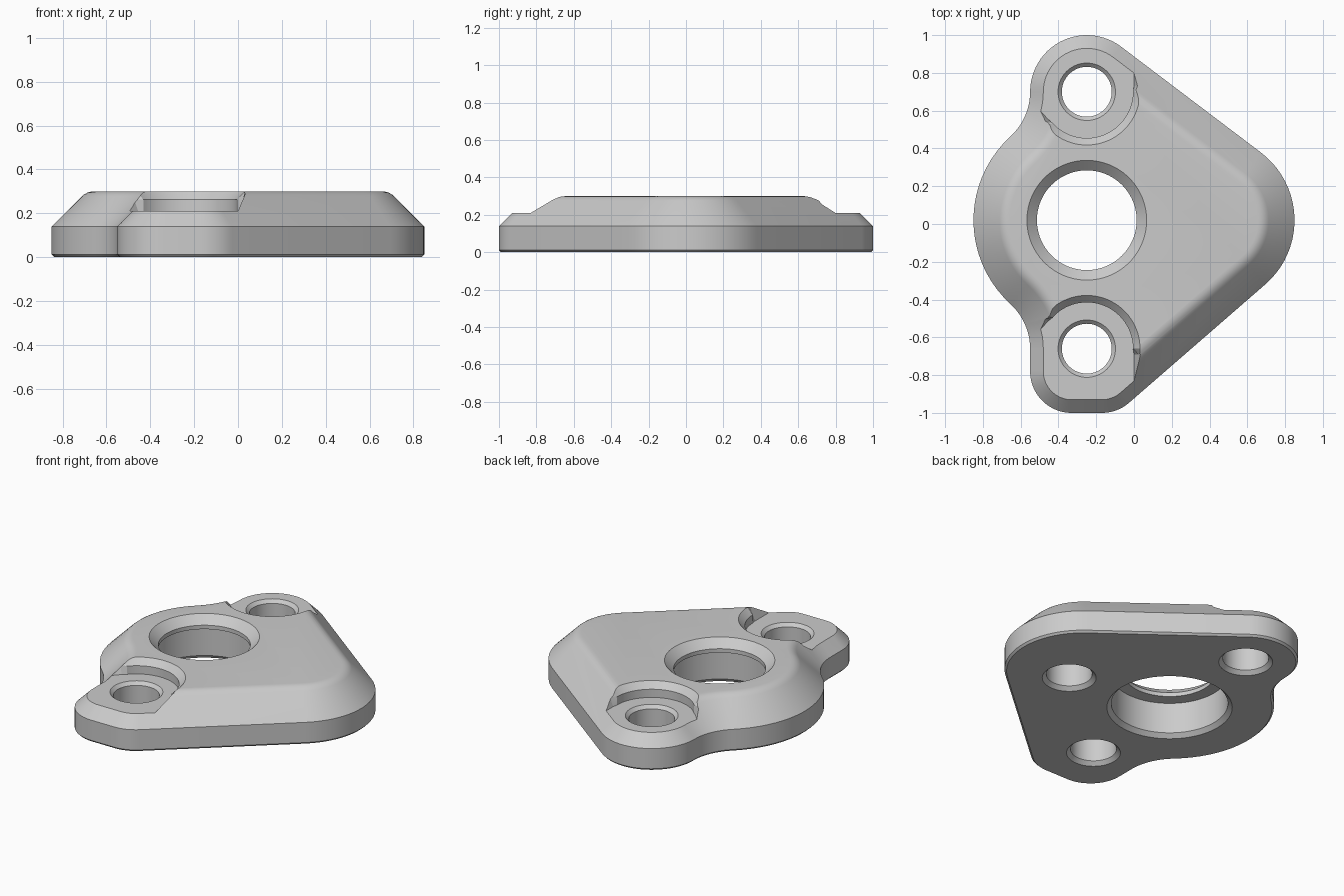
import bpy, bmesh, math
from math import cos, sin, radians

if "Cube" in bpy.data.objects:
    bpy.data.objects.remove(bpy.data.objects["Cube"])

grey = bpy.data.materials.new("plain grey")
grey.diffuse_color = (0.6, 0.6, 0.6, 1)
grey.use_nodes = True
grey.node_tree.nodes["Principled BSDF"].inputs["Base Color"].default_value = grey.diffuse_color

CX, CY = -0.25, 0.02          # main bore centre, also the mirror line of the two bosses
BOSS = 0.68                   # boss distance from the main bore


def loft(name, rings):
    """Closed solid from equal-length rings of points, bottom to top."""
    bm = bmesh.new()
    vs = [[bm.verts.new(p) for p in ring] for ring in rings]
    n = len(vs[0])
    for a, b in zip(vs, vs[1:]):
        for i in range(n):
            j = (i + 1) % n
            bm.faces.new((a[i], a[j], b[j], b[i]))
    bm.faces.new(vs[0][::-1])
    bm.faces.new(vs[-1])
    bmesh.ops.recalc_face_normals(bm, faces=bm.faces)
    me = bpy.data.meshes.new(name)
    bm.to_mesh(me)
    bm.free()
    me.materials.append(grey)
    ob = bpy.data.objects.new(name, me)
    bpy.context.collection.objects.link(ob)
    return ob


def lathe(name, x, y, profile, n=64):
    return loft(name, [[(x + r * cos(2 * math.pi * i / n), y + r * sin(2 * math.pi * i / n), z)
                        for i in range(n)] for r, z in profile])


# Plate outline as tangent arcs: centre, radius, start and end angle, side (-1 = hollow)
ARCS = [
    (0.40, 0.02, 0.45, -49, 52.9, 1),
    (CX, CY + BOSS, 0.30, 52.9, 180, 1),
    (-0.87, CY + BOSS, 0.32, 0, -47.6, -1),
    (CX, CY, 0.60, 132.4, 227.6, 1),
    (-0.87, CY - BOSS, 0.32, 47.6, 0, -1),
    (-0.33, -0.78, 0.22, 180, 270, 1),
    (-0.17, -0.78, 0.22, 270, 311, 1),
]


def outline(inset, z):
    pts = []
    for x, y, r, a0, a1, side in ARCS:
        steps = max(6, round(abs(a1 - a0) / 5))
        for k in range(steps + 1):
            a = radians(a0 + (a1 - a0) * k / steps)
            p = (x + (r - side * inset) * cos(a), y + (r - side * inset) * sin(a), z)
            if not pts or math.dist(p, pts[-1]) > 0.004:
                pts.append(p)
            elif k == steps:
                pts[-1] = p
    return pts


# Plate section: small foot chamfer, wall, 45 degree slope, rounded top edge
section = [(0.012, 0), (0, 0.012), (0, 0.14)]
section += [(0.193 + 0.08 * cos(radians(a)), 0.22 + 0.08 * sin(radians(a)))
            for a in (135, 124, 112, 101, 90)]


def plate_rings():
    # keep the same point count in every ring: drop the doubled arc joints by index
    base = []
    for ai, (x, y, r, a0, a1, side) in enumerate(ARCS):
        steps = max(6, round(abs(a1 - a0) / 5))
        touching = ai in (2, 3, 4)          # starts where the previous arc ends
        for k in range(1 if touching else 0, steps + 1):
            base.append((x, y, r, radians(a0 + (a1 - a0) * k / steps), side))
    return [[(x + (r - s * i) * cos(a), y + (r - s * i) * sin(a), z)
             for x, y, r, a, s in base] for i, z in section]


plate = loft("mounting_plate", plate_rings())


# Boss pocket: round wall with flared run-outs to the outside
def pocket(name, m):
    y0 = CY + m * BOSS
    rings = []
    for r_arc, r_end, z in ((0.245, 0.25, 0.21), (0.245, 0.272, 0.262),
                            (0.282, 0.288, 0.30), (0.282, 0.288, 0.4)):
        a0, a1 = radians(222), radians(360)
        pts = []
        for d in (0.5, 0.03):               # left run-out, along the tangent
            pts.append((r_end * cos(a0) + d * sin(a0), r_end * sin(a0) - d * cos(a0)))
        for k in range(33):
            a = a0 + (a1 - a0) * k / 32
            pts.append((r_arc * cos(a), r_arc * sin(a)))
        pts += [(r_end, 0.03), (r_end, 0.6)]    # right run-out
        rings.append([(CX + x, y0 + m * y, z) for x, y in pts])
    return loft(name, rings)


cutters = [pocket("pocket_cutter_back", 1), pocket("pocket_cutter_front", -1)]

# Chamfered through holes in the bosses
for m in (1, -1):
    cutters.append(lathe("boss_hole_cutter", CX, CY + m * BOSS,
                         [(0.175, -0.02), (0.155, 0), (0.132, 0.023), (0.132, 0.19),
                          (0.152, 0.21), (0.172, 0.23)]))
# Blind hole underneath
cutters.append(lathe("blind_hole_cutter", 0.41, -0.09,
                     [(0.175, -0.02), (0.155, 0), (0.132, 0.023), (0.132, 0.21)]))
# Main bore: wide seat below, thin lip, chamfer on top
cutters.append(lathe("main_bore_cutter", CX, CY,
                     [(0.38, -0.02), (0.36, 0), (0.335, 0.025), (0.335, 0.22), (0.264, 0.225),
                      (0.264, 0.25), (0.317, 0.30), (0.338, 0.32)], 96))

for c in cutters:
    c.hide_render = True
    mod = plate.modifiers.new("cut", 'BOOLEAN')
    mod.operation = 'DIFFERENCE'
    mod.solver = 'EXACT'
    mod.object = c

# Bake the cuts and drop the cutters
deps = bpy.context.evaluated_depsgraph_get()
baked = bpy.data.meshes.new_from_object(plate.evaluated_get(deps))
plate.modifiers.clear()
plate.data = baked
for c in cutters:
    bpy.data.objects.remove(c)

bpy.context.view_layer.objects.active = plate
plate.select_set(True)
bpy.ops.object.shade_smooth_by_angle(angle=radians(20))
